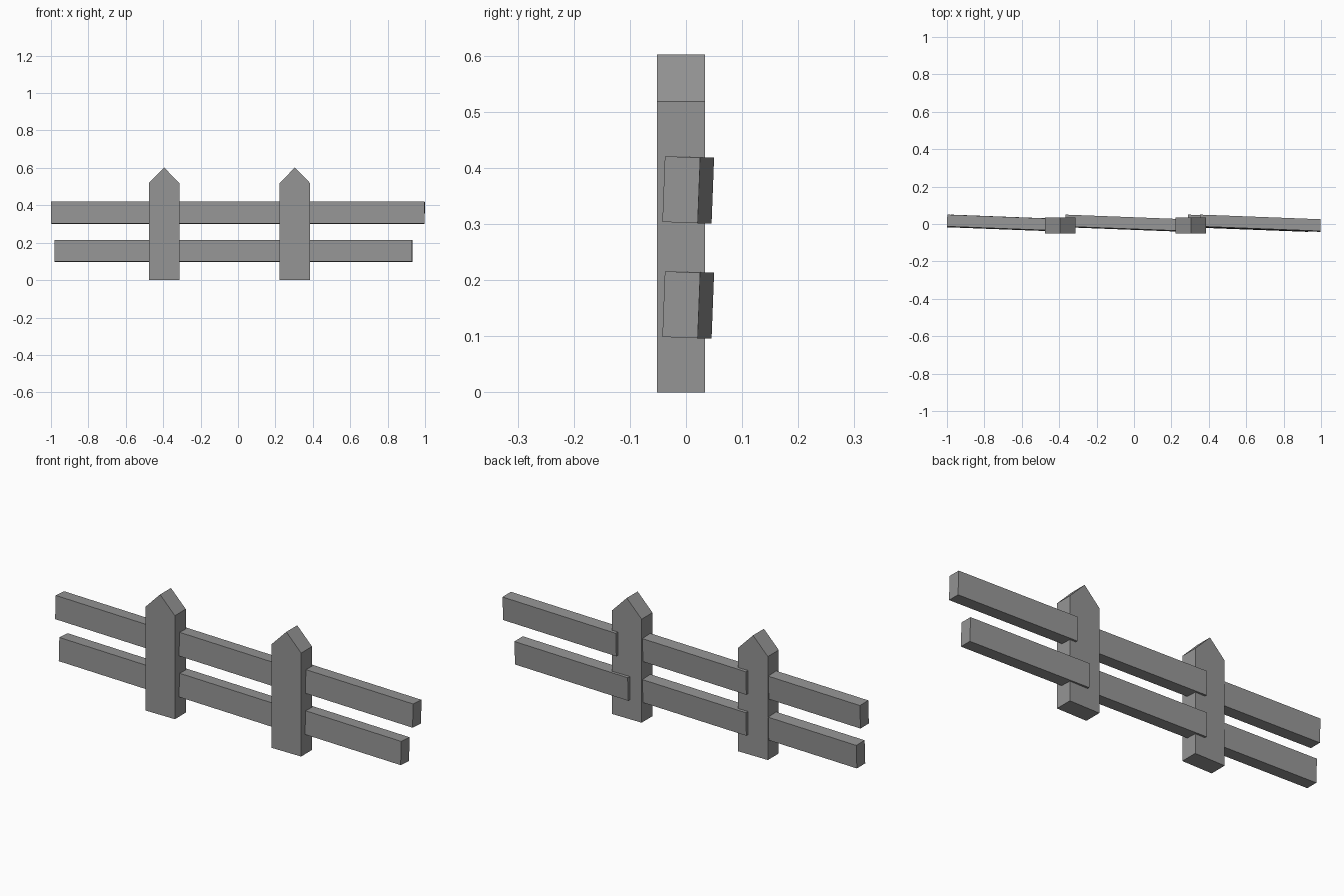
import bpy
import math
from mathutils import Matrix

cube = bpy.data.objects.get("Cube")
if cube:
    bpy.data.objects.remove(cube, do_unlink=True)

# Single weathered grey for the whole fence
grey = bpy.data.materials.new("grey_wood")
grey.use_nodes = True
colour = (0.3, 0.3, 0.3, 1)
grey.diffuse_color = colour
grey.node_tree.nodes["Principled BSDF"].inputs["Base Color"].default_value = colour


def prism(name, profile, depth):
    """Extrude an x-z outline along y, centred on y = 0."""
    n = len(profile)
    verts = [(x, y, z) for y in (-depth / 2, depth / 2) for x, z in profile]
    faces = [tuple(range(n)), tuple(reversed(range(n, 2 * n)))]
    faces += [(i, i + n, (i + 1) % n + n, (i + 1) % n) for i in range(n)]
    mesh = bpy.data.meshes.new(name)
    mesh.from_pydata(verts, [], faces)
    mesh.materials.append(grey)
    obj = bpy.data.objects.new(name, mesh)
    bpy.context.collection.objects.link(obj)
    return obj


# Pointed posts
HALF, SHOULDER, PEAK = 0.082, 0.518, 0.602
post_outline = [(-HALF, 0), (HALF, 0), (HALF, SHOULDER), (0, PEAK), (-HALF, SHOULDER)]
for name, x in (("right_post", -0.395), ("left_post", 0.304)):
    prism(name, post_outline, 0.086).location = (x, -0.009, 0)

# Overlapping rails, each leaning and turned slightly
LENGTH, HEIGHT, THICK = 0.645, 0.117, 0.063
a, b = LENGTH / 2, HEIGHT / 2
rail_outline = [(-a, -b), (a, -b), (a, b), (-a, b)]
tilt = math.radians(-2.2)
turn = Matrix.Rotation(tilt, 4, "Z") @ Matrix.Rotation(tilt, 4, "X")
rows = {
    "upper": (0.361, (-0.677, -0.045, 0.675)),
    "lower": (0.156, (-0.657, -0.045, 0.609)),
}
for row, (z, centres) in rows.items():
    for side, x in zip(("right", "middle", "left"), centres):
        rail = prism(f"{row}_{side}_rail", rail_outline, THICK)
        rail.matrix_world = Matrix.Translation((x, 0.004, z)) @ turn
